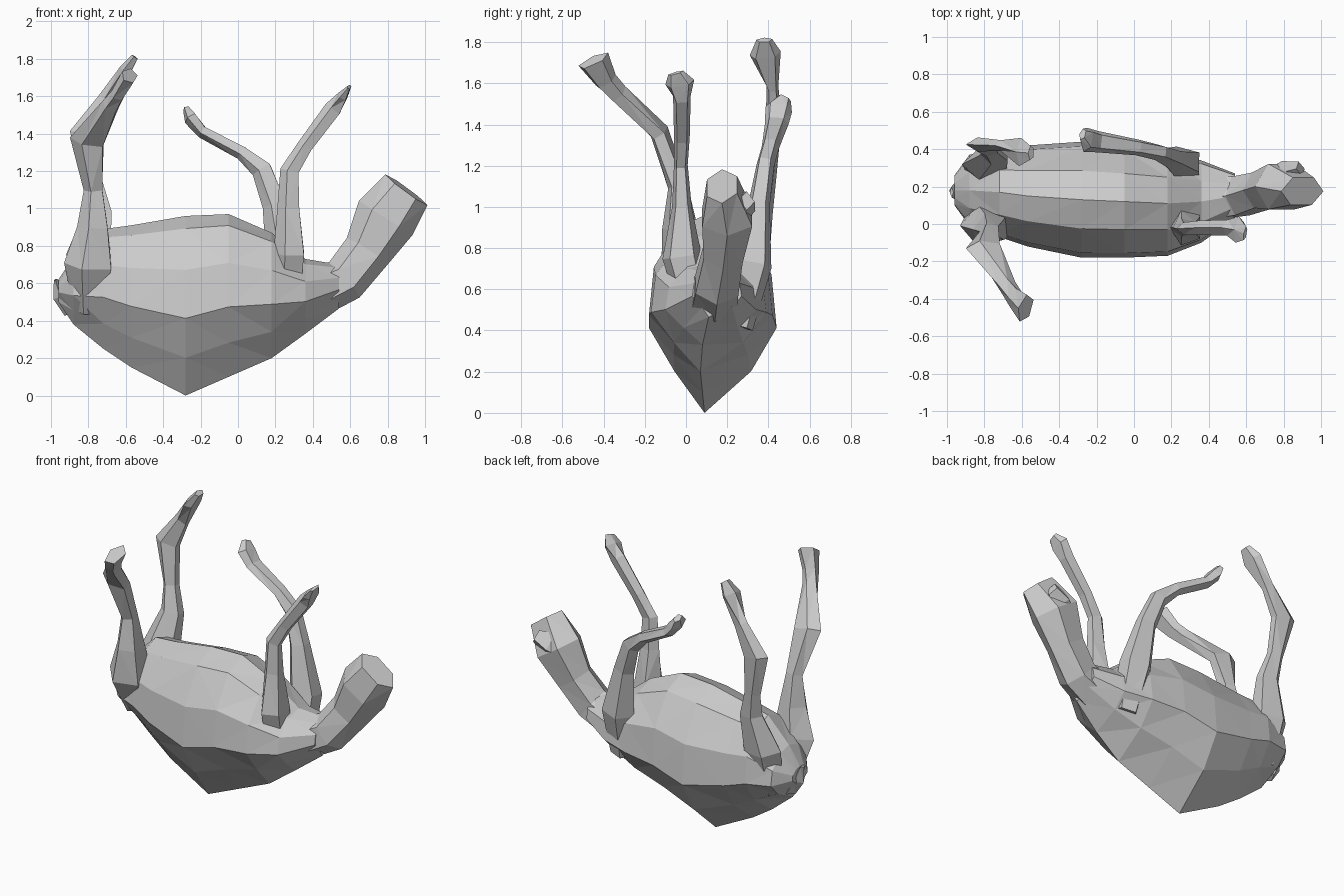
import bpy, bmesh
from math import cos, sin, tau
from mathutils import Vector


def skin(name, rings):
    """Join equal-sized rings of points into a closed, flat-shaded mesh."""
    bm = bmesh.new()
    loops = [[bm.verts.new(p) for p in ring] for ring in rings]
    n = len(loops[0])
    for a, b in zip(loops, loops[1:]):
        for i in range(n):
            j = (i + 1) % n
            bm.faces.new((a[i], a[j], b[j], b[i]))
    bm.faces.new(loops[0])
    bm.faces.new(loops[-1])
    bmesh.ops.recalc_face_normals(bm, faces=bm.faces)
    bmesh.ops.triangulate(bm, faces=bm.faces)
    me = bpy.data.meshes.new(name)
    bm.to_mesh(me)
    bm.free()
    ob = bpy.data.objects.new(name, me)
    bpy.context.collection.objects.link(ob)
    return ob


def limb(name, stations, sides=5):
    """Tube through (x, y, z, half depth in xz, half width in y)."""
    pts = [Vector(s[:3]) for s in stations]
    rings = []
    for i, s in enumerate(stations):
        t = pts[min(i + 1, len(pts) - 1)] - pts[max(i - 1, 0)]
        u = t.cross(Vector((0, 1, 0))).normalized()
        v = u.cross(t).normalized()
        rings.append([pts[i] + u * s[3] * cos(tau * k / sides)
                      + v * s[4] * sin(tau * k / sides) for k in range(sides)])
    return skin(name, rings)


# Body: keel-shaped slices along x (x, bottom, top, centre y, half width)
slices = [(-0.96, 0.50, 0.62, 0.18, 0.08), (-0.88, 0.38, 0.74, 0.18, 0.19),
          (-0.72, 0.25, 0.89, 0.17, 0.24), (-0.57, 0.15, 0.91, 0.15, 0.27),
          (-0.28, 0.00, 0.96, 0.13, 0.31), (-0.05, 0.10, 0.97, 0.12, 0.30),
          (0.18, 0.20, 0.87, 0.11, 0.28), (0.36, 0.33, 0.73, 0.12, 0.22),
          (0.54, 0.465, 0.70, 0.15, 0.12)]
half = [(0.6, 0.21), (1.0, 0.43), (0.92, 0.70), (0.5, 0.93)]
outline = [(0, 0)] + half + [(0, 1)] + [(-w, h) for w, h in reversed(half)]
skin("body", [[(x, yc + w * hw - 0.04 * (h == 0), lo + h * (hi - lo))
               for w, h in outline] for x, lo, hi, yc, hw in slices])

# Neck and head, bent upwards
limb("neck_and_head", [(0.44, 0.14, 0.56, 0.13, 0.13), (0.57, 0.15, 0.62, 0.125, 0.12),
                       (0.69, 0.18, 0.77, 0.13, 0.11), (0.79, 0.20, 0.95, 0.17, 0.14),
                       (0.90, 0.175, 1.10, 0.14, 0.085)], 6)
limb("ear", [(0.72, 0.23, 0.94, 0.09, 0.06), (0.81, 0.27, 0.99, 0.09, 0.07),
             (0.89, 0.295, 1.03, 0.05, 0.04)], 4)

# Tail stub
limb("tail", [(-0.90, 0.18, 0.44, 0.03, 0.06), (-0.95, 0.18, 0.53, 0.04, 0.05),
              (-0.975, 0.17, 0.62, 0.01, 0.03)], 4)

# Hind legs
limb("hind_leg_near", [(-0.80, 0.09, 0.46, 0.08, 0.08), (-0.79, -0.01, 0.70, 0.14, 0.12),
                       (-0.77, -0.03, 0.90, 0.09, 0.09), (-0.77, -0.04, 1.10, 0.055, 0.05),
                       (-0.80, -0.13, 1.36, 0.10, 0.05), (-0.68, -0.33, 1.55, 0.05, 0.05),
                       (-0.64, -0.39, 1.61, 0.04, 0.06), (-0.58, -0.45, 1.71, 0.045, 0.085)])
limb("hind_leg_far", [(-0.80, 0.24, 0.46, 0.08, 0.08), (-0.79, 0.32, 0.74, 0.13, 0.09),
                      (-0.74, 0.37, 0.98, 0.08, 0.055), (-0.77, 0.40, 1.14, 0.055, 0.04),
                      (-0.81, 0.425, 1.40, 0.09, 0.04), (-0.70, 0.42, 1.58, 0.05, 0.03),
                      (-0.60, 0.385, 1.74, 0.035, 0.08), (-0.55, 0.38, 1.81, 0.02, 0.04)])

# Forelegs
limb("foreleg_near", [(0.26, 0.06, 0.44, 0.08, 0.08), (0.28, -0.02, 0.76, 0.09, 0.10),
                      (0.275, -0.02, 1.00, 0.065, 0.05), (0.28, -0.025, 1.20, 0.055, 0.035),
                      (0.36, -0.02, 1.33, 0.045, 0.04), (0.51, -0.02, 1.53, 0.05, 0.045),
                      (0.56, -0.03, 1.60, 0.03, 0.075), (0.595, -0.05, 1.65, 0.01, 0.04)])
limb("foreleg_far", [(0.28, 0.25, 0.42, 0.08, 0.08), (0.26, 0.33, 0.72, 0.11, 0.09),
                     (0.20, 0.355, 1.02, 0.07, 0.055), (0.13, 0.385, 1.21, 0.06, 0.045),
                     (0.02, 0.41, 1.30, 0.04, 0.045), (-0.19, 0.44, 1.41, 0.035, 0.06),
                     (-0.25, 0.45, 1.48, 0.04, 0.07), (-0.275, 0.48, 1.53, 0.02, 0.035)])
